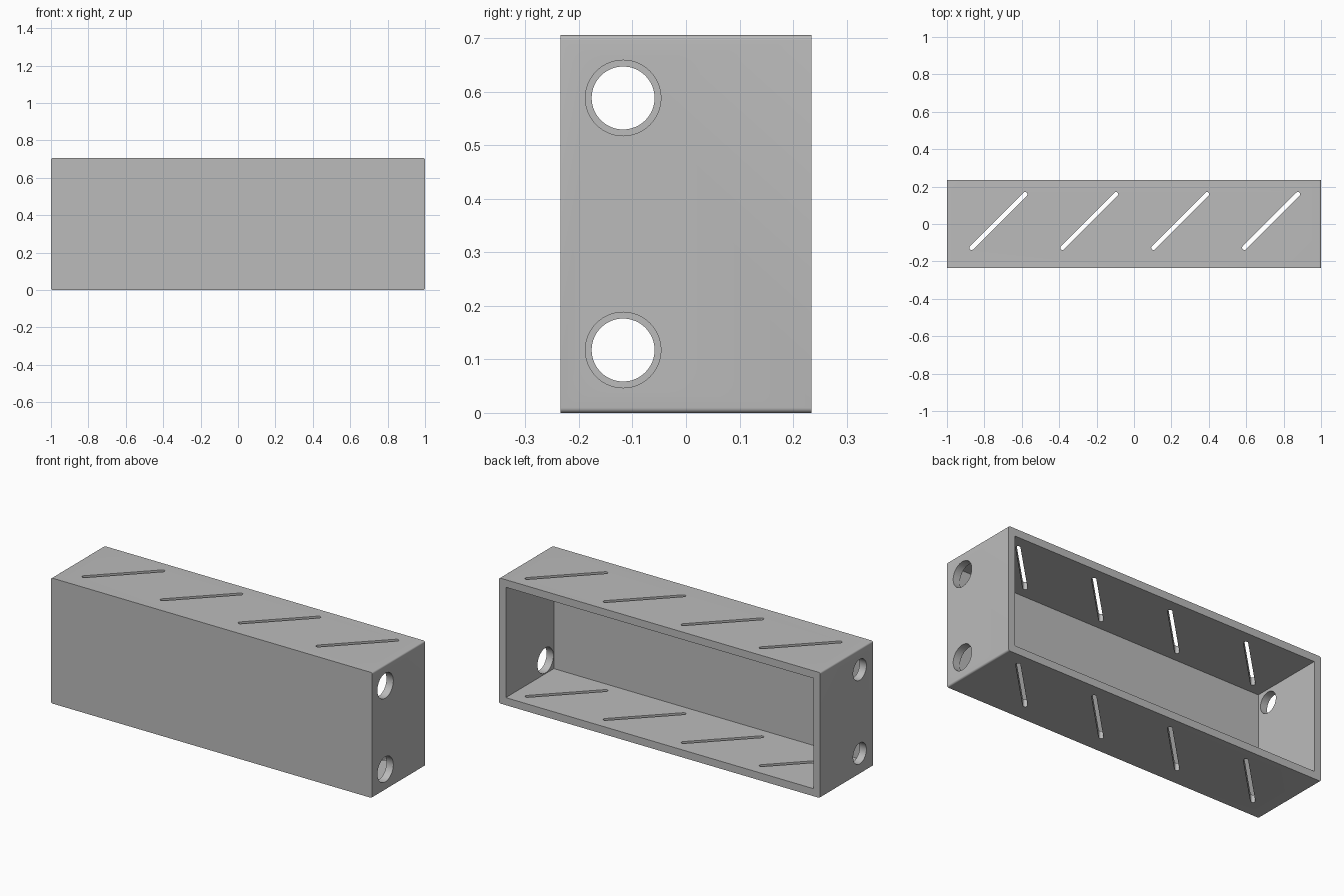
import bpy, bmesh, math
from mathutils import Matrix, Vector

if "Cube" in bpy.data.objects:
    bpy.data.objects.remove(bpy.data.objects["Cube"], do_unlink=True)

W, D, H = 2.0, 0.47, 0.706     # outer size
T = 0.0424                     # wall thickness
EDGE = 0.0095                  # rounding of the end edges

grey = bpy.data.materials.new("plain grey")
grey.use_nodes = True
grey.diffuse_color = (0.5, 0.5, 0.5, 1)
grey.node_tree.nodes["Principled BSDF"].inputs["Base Color"].default_value = (0.5, 0.5, 0.5, 1)


def make(name, bm):
    bmesh.ops.recalc_face_normals(bm, faces=bm.faces)
    mesh = bpy.data.meshes.new(name)
    bm.to_mesh(mesh)
    bm.free()
    mesh.materials.append(grey)
    ob = bpy.data.objects.new(name, mesh)
    bpy.context.collection.objects.link(ob)
    return ob


def box(size, centre):
    bm = bmesh.new()
    bmesh.ops.create_cube(bm, size=1)
    bmesh.ops.scale(bm, vec=size, verts=bm.verts)
    bmesh.ops.translate(bm, vec=centre, verts=bm.verts)
    return bm


def cut(target, cutter):
    cutter.hide_render = True
    mod = target.modifiers.new("cut", 'BOOLEAN')
    mod.operation, mod.solver, mod.object = 'DIFFERENCE', 'EXACT', cutter
    bpy.context.view_layer.objects.active = target
    bpy.ops.object.modifier_apply(modifier=mod.name)
    bpy.data.objects.remove(cutter, do_unlink=True)


def slot_cutter(x, y, reach, radius, angle, steps=10):
    # Upright prism with a rounded-end slot profile
    bm = bmesh.new()
    verts = []
    for side in (1, -1):
        for i in range(steps + 1):
            a = math.pi * (i / steps - 0.5)
            verts.append(bm.verts.new((side * (reach + radius * math.cos(a)),
                                       side * radius * math.sin(a), -0.1)))
    face = bm.faces.new(verts)
    top = bmesh.ops.extrude_face_region(bm, geom=[face])["geom"]
    bmesh.ops.translate(bm, vec=(0, 0, H + 0.2),
                        verts=[v for v in top if isinstance(v, bmesh.types.BMVert)])
    bm.transform(Matrix.Translation((x, y, 0)) @ Matrix.Rotation(angle, 4, 'Z'))
    return make("slot_cutter", bm)


def hole_cutter(x, z, radius):
    bm = bmesh.new()
    bmesh.ops.create_cone(bm, cap_ends=True, segments=64, radius1=radius,
                          radius2=radius, depth=0.2)
    bm.transform(Matrix.Translation((x, -D / 4, z)) @ Matrix.Rotation(math.pi / 2, 4, 'Y'))
    return make("hole_cutter", bm)


# Shell with rounded long edges at both ends
bm = box((W, D, H), (0, 0, H / 2))
ends = [e for e in bm.edges
        if abs((e.verts[0].co - e.verts[1].co).normalized().dot(Vector((0, 1, 0)))) > 0.9]
bmesh.ops.bevel(bm, geom=ends, offset=EDGE, segments=6, profile=0.5, affect='EDGES')
shell = make("box_shell", bm)

# Cavity open at the back
cut(shell, make("cavity_cutter", box((W - 2 * T, D, H - 2 * T), (0, T, H / 2))))

# Diagonal slots through top and bottom panels
for i in range(4):
    cut(shell, slot_cutter(0.004 + (i - 1.5) * 0.486, 0.016, 0.2025, 0.0118, math.pi / 4))

# Round holes in the end panels, wider on one end
for x, radius in ((W / 2, 0.0706), (-W / 2, 0.0588)):
    for z in (D / 4, H - D / 4):
        cut(shell, hole_cutter(x, z, radius))

bpy.ops.object.select_all(action='DESELECT')
shell.select_set(True)
bpy.context.view_layer.objects.active = shell
bpy.ops.object.shade_smooth_by_angle(angle=math.radians(30))
